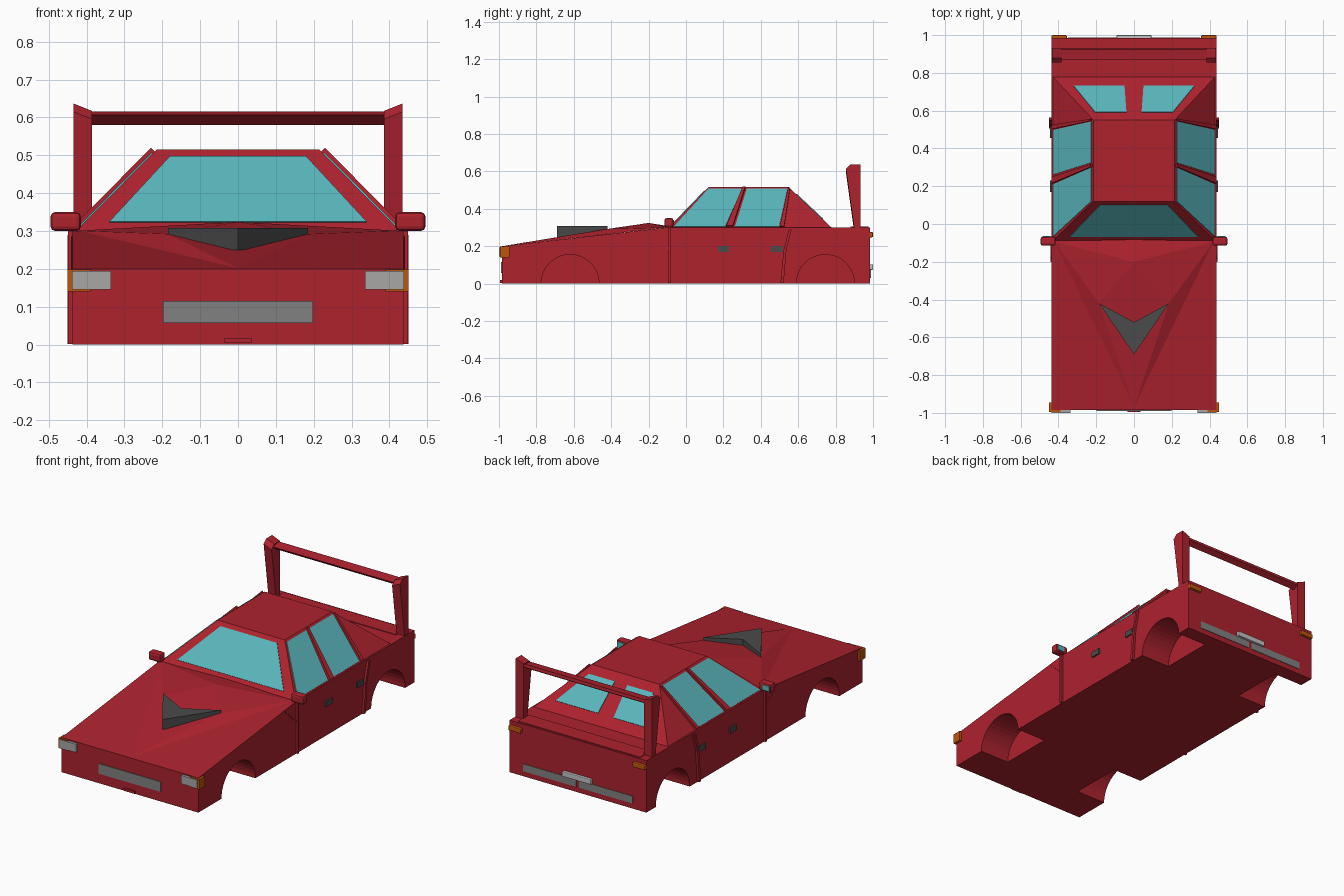
import bpy, bmesh, math
from mathutils import Vector

if "Cube" in bpy.data.objects:
    bpy.data.objects.remove(bpy.data.objects["Cube"])


def material(name, rgb):
    m = bpy.data.materials.new(name)
    m.diffuse_color = (*rgb, 1)
    m.use_nodes = True
    m.node_tree.nodes["Principled BSDF"].inputs["Base Color"].default_value = m.diffuse_color
    return m


RED = material("body red", (0.42, 0.016, 0.027))
GLASS = material("teal glass", (0.10, 0.47, 0.50))
ORANGE = material("indicator orange", (0.52, 0.09, 0.004))
LAMP = material("lamp grey", (0.40, 0.38, 0.38))
GRILLE = material("grille grey", (0.22, 0.22, 0.22))
DARK = material("scoop dark grey", (0.07, 0.07, 0.07))
PLATE = material("plate pale grey", (0.55, 0.55, 0.55))


def mesh(name, verts, faces, mat, bevel=0):
    bm = bmesh.new()
    vs = [bm.verts.new(v) for v in verts]
    for f in faces:
        bm.faces.new([vs[i] for i in f])
    bmesh.ops.recalc_face_normals(bm, faces=bm.faces)
    if bevel:
        bmesh.ops.bevel(bm, geom=bm.edges[:], offset=bevel, segments=2,
                        profile=0.5, affect='EDGES')
    me = bpy.data.meshes.new(name)
    bm.to_mesh(me)
    bm.free()
    me.materials.append(mat)
    ob = bpy.data.objects.new(name, me)
    bpy.context.collection.objects.link(ob)
    return ob


def prism(name, pts, vec, mat, bevel=0):
    """Polygon swept along a vector."""
    n = len(pts)
    verts = [Vector(p) for p in pts] + [Vector(p) + Vector(vec) for p in pts]
    faces = [list(range(n)), list(range(n, 2 * n))]
    faces += [(i, (i + 1) % n, n + (i + 1) % n, n + i) for i in range(n)]
    return mesh(name, verts, faces, mat, bevel)


def box(name, x, y, z, mat, bevel=0):
    pts = [(x[0], y[0], z[0]), (x[1], y[0], z[0]), (x[1], y[1], z[0]), (x[0], y[1], z[0])]
    return prism(name, pts, (0, 0, z[1] - z[0]), mat, bevel)


def plate(name, pts, mat, thick=0.004):
    """Thin panel lying on the cabin, raised outwards."""
    p = [Vector(q) for q in pts]
    n = (p[1] - p[0]).cross(p[2] - p[0]).normalized()
    if n.dot(p[0] - Vector((0, 0.3, 0.2))) < 0:
        n = -n
    return prism(name, [q - n * 0.003 for q in p], n * (thick + 0.003), mat)


# Lower body: side profile swept across the width
profile = [(-0.985, 0), (0.985, 0), (0.985, 0.3), (-0.1, 0.3), (-0.985, 0.2)]
body = prism("body", [(-0.437, y, z) for y, z in profile], (0.874, 0, 0), RED)

# Wheel arches cut into both sides
for side in (-1, 1):
    for yc in (-0.62, 0.745):
        ring = [(side * 0.25, yc + 0.155 * math.cos(a), 0.155 * math.sin(a))
                for a in (i * math.tau / 40 for i in range(40))]
        cutter = prism("arch_cutter", ring, (side * 0.3, 0, 0), RED)
        mod = body.modifiers.new("arch", 'BOOLEAN')
        mod.operation, mod.solver, mod.object = 'DIFFERENCE', 'EXACT', cutter
        bpy.context.view_layer.objects.active = body
        bpy.ops.object.modifier_apply(modifier=mod.name)
        bpy.data.objects.remove(cutter)

# Raised faceted hood
mesh("hood_bulge",
     [(0, -0.97, 0.202), (0, -0.2, 0.324), (0, -0.08, 0.305),
      (-0.185, -0.42, 0.292), (0.185, -0.42, 0.292),
      (-0.42, -0.095, 0.301), (0.42, -0.095, 0.301)],
     [(0, 4, 1), (0, 1, 3), (4, 6, 1), (3, 1, 5), (0, 6, 4), (0, 3, 5),
      (1, 6, 2), (1, 2, 5), (0, 2, 6), (0, 5, 2)], RED)

# Chevron hood scoop
prism("hood_scoop", [(0, -0.69, 0.25), (0.185, -0.42, 0.25), (0, -0.52, 0.25),
                     (-0.185, -0.42, 0.25)], (0, 0, 0.058), DARK)

# Cabin frustum
base = [(-0.43, -0.09, 0.298), (0.43, -0.09, 0.298), (0.43, 0.78, 0.298), (-0.43, 0.78, 0.298)]
roof = [(-0.215, 0.12, 0.515), (0.215, 0.12, 0.515), (0.215, 0.55, 0.515), (-0.215, 0.55, 0.515)]
mesh("cabin", base + roof,
     [(0, 1, 2, 3), (4, 5, 6, 7), (0, 1, 5, 4), (1, 2, 6, 5), (2, 3, 7, 6), (3, 0, 4, 7)], RED)


def front_y(z):
    return -0.09 + (z - 0.298) * 0.21 / 0.217


def rear_z(y):
    return 0.515 - (y - 0.55) * 0.217 / 0.23


def side_x(z):
    return 0.43 - (z - 0.298) * 0.215 / 0.217


# Windscreen
plate("windscreen", [(x, front_y(z), z) for x, z in
                     [(-0.34, 0.322), (0.34, 0.322), (0.18, 0.495), (-0.18, 0.495)]], GLASS)

for side, tag in ((-1, "left"), (1, "right")):
    # Side windows, pillar and rear window
    for part, quad, mat, t in (
            ("front_window", [(-0.065, 0.303), (0.21, 0.303), (0.3, 0.505), (0.12, 0.505)], GLASS, 0.004),
            ("rear_window", [(0.262, 0.303), (0.498, 0.303), (0.543, 0.505), (0.325, 0.505)], GLASS, 0.004),
            ("door_pillar", [(0.215, 0.3), (0.25, 0.3), (0.317, 0.51), (0.303, 0.51)], RED, 0.014),
            ("rear_pillar_trim", [(0.502, 0.3), (0.525, 0.3), (0.556, 0.505), (0.546, 0.505)], RED, 0.012)):
        plate(f"{tag}_{part}", [(side * side_x(z), y, z) for y, z in quad], mat, t)
    plate(f"{tag}_back_window", [(side * x, y, rear_z(y)) for x, y in
                                 [(0.04, 0.59), (0.05, 0.73), (0.32, 0.73), (0.205, 0.59)]], GLASS)

    # Door seams and handles
    for part, quad, out in (
            ("front_seam", [(-0.096, 0.002), (-0.084, 0.002), (-0.084, 0.3), (-0.096, 0.3)], 0.012),
            ("fender_seam", [(-0.2, 0.283), (-0.19, 0.287), (-0.09, 0.188), (-0.09, 0.176)], 0.004),
            ("rear_seam", [(0.505, 0.002), (0.522, 0.002), (0.537, 0.18), (0.522, 0.18)], 0.013),
            ("quarter_seam", [(0.522, 0.18), (0.537, 0.18), (0.565, 0.29), (0.55, 0.29)], 0.013),
            ("front_handle", [(0.17, 0.17), (0.23, 0.17), (0.23, 0.202), (0.17, 0.202)], 0.008),
            ("rear_handle", [(0.455, 0.17), (0.515, 0.17), (0.515, 0.202), (0.455, 0.202)], 0.008)):
        prism(f"{tag}_{part}", [(side * 0.43, y, z) for y, z in quad],
              (side * (0.007 + out), 0, 0), DARK if "handle" in part else RED)

    # Headlamp, corner indicator and tail lamp
    box(f"{tag}_indicator", (side * 0.39, side * 0.45), (-0.995, -0.945), (0.14, 0.198), ORANGE)
    box(f"{tag}_headlamp", (side * 0.335, side * 0.438), (-1.0, -0.975), (0.146, 0.194), LAMP)
    box(f"{tag}_tail_lamp", (side * 0.355, side * 0.437), (0.975, 1.0), (0.247, 0.276), ORANGE, 0.006)

    # Door mirror with glass on its back
    box(f"{tag}_mirror", (side * 0.415, side * 0.495), (-0.115, -0.067), (0.3, 0.35), RED, 0.012)
    box(f"{tag}_mirror_glass", (side * 0.443, side * 0.485), (-0.069, -0.064), (0.31, 0.34), GLASS)

    # Spoiler post, sheared so its top slopes inwards
    prism(f"{tag}_spoiler_post", [(side * 0.435, y, z) for y, z in
                                  [(0.9, 0.29), (0.932, 0.29), (0.932, 0.637),
                                   (0.88, 0.637), (0.855, 0.615)]],
          (side * -0.05, 0, -0.02), RED)

    # Rear grille half
    box(f"{tag}_rear_grille", (side * 0.01, side * 0.35), (0.98, 0.988), (0.03, 0.072), GRILLE)

# Spoiler bar
prism("spoiler_bar", [(-0.39, y, z) for y, z in
                      [(0.868, 0.606), (0.925, 0.615), (0.928, 0.598), (0.9, 0.58)]],
      (0.78, 0, 0), RED)

# Number plate panel, front grille and chin
box("rear_plate", (-0.092, 0.092), (0.975, 1.0), (0.073, 0.103), PLATE, 0.004)
box("front_grille", (-0.198, 0.198), (-0.989, -0.98), (0.057, 0.115), GRILLE)
box("front_chin", (-0.035, 0.035), (-0.994, -0.95), (0.004, 0.018), RED)

# Boot lid ledge
box("boot_ledge", (-0.39, 0.39), (0.88, 0.975), (0.295, 0.304), RED)
